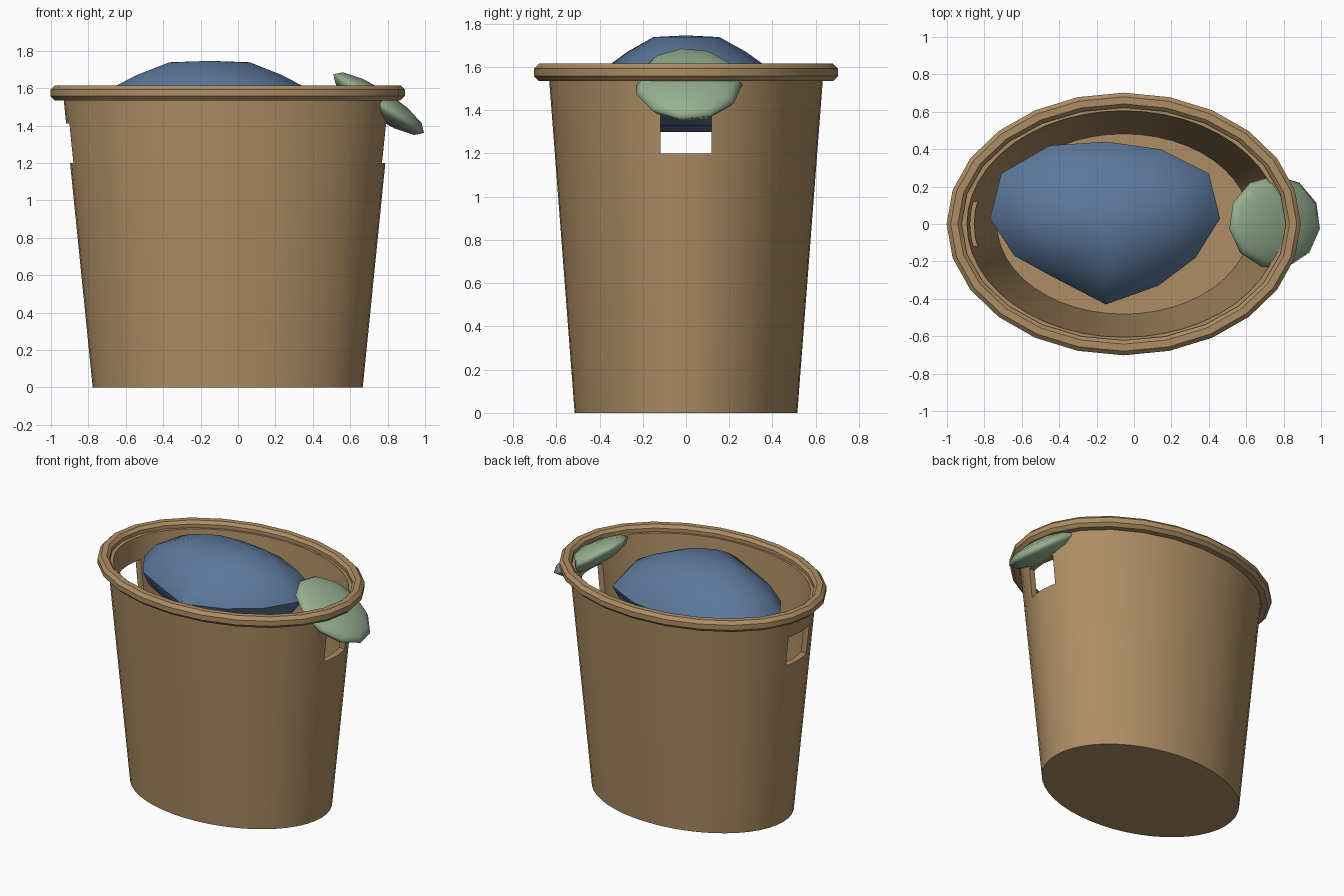
import bpy, bmesh, math

if "Cube" in bpy.data.objects:
    bpy.data.objects.remove(bpy.data.objects["Cube"])

CX = -0.055  # basket centre on x


def material(name, rgb):
    m = bpy.data.materials.new(name)
    m.diffuse_color = (*rgb, 1)
    m.use_nodes = True
    m.node_tree.nodes["Principled BSDF"].inputs["Base Color"].default_value = m.diffuse_color
    return m


TAN = material("tan wicker", (0.42, 0.27, 0.128))
BLUE = material("blue cloth", (0.107, 0.188, 0.328))
GREEN = material("sage green cloth", (0.30, 0.43, 0.28))


def make_loft(name, rings, mat, closed=False, cap_ends=True):
    """Skin a list of equal-length point rings."""
    bm = bmesh.new()
    loops = [[bm.verts.new(p) for p in ring] for ring in rings]
    n = len(loops[0])
    pairs = list(zip(loops, loops[1:]))
    if closed:
        pairs.append((loops[-1], loops[0]))
    for lo, hi in pairs:
        for i in range(n):
            j = (i + 1) % n
            bm.faces.new((lo[i], lo[j], hi[j], hi[i]))
    if cap_ends and not closed:
        bm.faces.new(loops[0][::-1])
        bm.faces.new(loops[-1])
    bmesh.ops.recalc_face_normals(bm, faces=bm.faces)
    me = bpy.data.meshes.new(name)
    bm.to_mesh(me)
    bm.free()
    me.materials.append(mat)
    ob = bpy.data.objects.new(name, me)
    bpy.context.collection.objects.link(ob)
    return ob


def activate(ob):
    bpy.ops.object.select_all(action='DESELECT')
    ob.select_set(True)
    bpy.context.view_layer.objects.active = ob


def smooth(ob, degrees):
    activate(ob)
    bpy.ops.object.shade_smooth_by_angle(angle=math.radians(degrees))


def oval(a, b, z, n):
    return [(CX + a * math.cos(2 * math.pi * i / n),
             b * math.sin(2 * math.pi * i / n), z) for i in range(n)]


# Basket wall and floor: outside upward, then back down the inside
wall = [(0.722, 0.515, 0.0), (0.88, 0.635, 1.57),
        (0.838, 0.605, 1.57), (0.678, 0.482, 0.03)]
basket = make_loft("basket_body", [oval(a, b, z, 48) for a, b, z in wall], TAN)

# Handle holes through both ends
bpy.ops.mesh.primitive_cube_add(size=1, location=(0, 0, 1.305))
cutter = bpy.context.object
cutter.name = "handle_hole_cutter"
cutter.scale = (2.4, 0.235, 0.21)
cutter.hide_render = True
cut = basket.modifiers.new("handle_holes", 'BOOLEAN')
cut.operation = 'DIFFERENCE'
cut.solver = 'EXACT'
cut.object = cutter
activate(basket)
bpy.ops.object.modifier_apply(modifier=cut.name)
bpy.data.objects.remove(cutter)
smooth(basket, 30)

# Rolled rim
rim_profile = [(0.622, 1.555), (0.64, 1.535), (0.68, 1.535), (0.702, 1.557),
               (0.702, 1.593), (0.68, 1.615), (0.642, 1.615), (0.622, 1.595)]
rim = make_loft("basket_rim", [oval(r + 0.245, r, z, 24) for r, z in rim_profile],
                TAN, closed=True)
smooth(rim, 30)

# Bundle of cloth: uneven outline scaled through a rounded profile
outline = [(.46, .03), (.40, .27), (.14, .40), (-.15, .44), (-.45, .42), (-.71, .27),
           (-.77, .03), (-.64, -.17), (-.44, -.28), (-.15, -.43), (.13, -.33), (.33, -.18)]
bundle_profile = [(0.35, 1.30), (0.70, 1.33), (0.92, 1.40), (1.0, 1.49),
                  (0.85, 1.60), (0.63, 1.67), (0.35, 1.738), (0.03, 1.745)]
bundle = make_loft("cloth_bundle",
                   [[(-.15 + (x + .15) * s, y * s, z) for x, y in outline]
                    for s, z in bundle_profile], BLUE)
smooth(bundle, 40)

# Folded cloth hanging over the rim
bpy.ops.mesh.primitive_uv_sphere_add(segments=11, ring_count=6, radius=1)
cloth = bpy.context.object
cloth.name = "hanging_cloth"
cloth.scale = (0.292, 0.25, 0.075)
cloth.rotation_euler = (0, math.radians(33), 0)
cloth.location = (0.752, 0.01, 1.517)
cloth.data.materials.append(GREEN)
smooth(cloth, 40)
